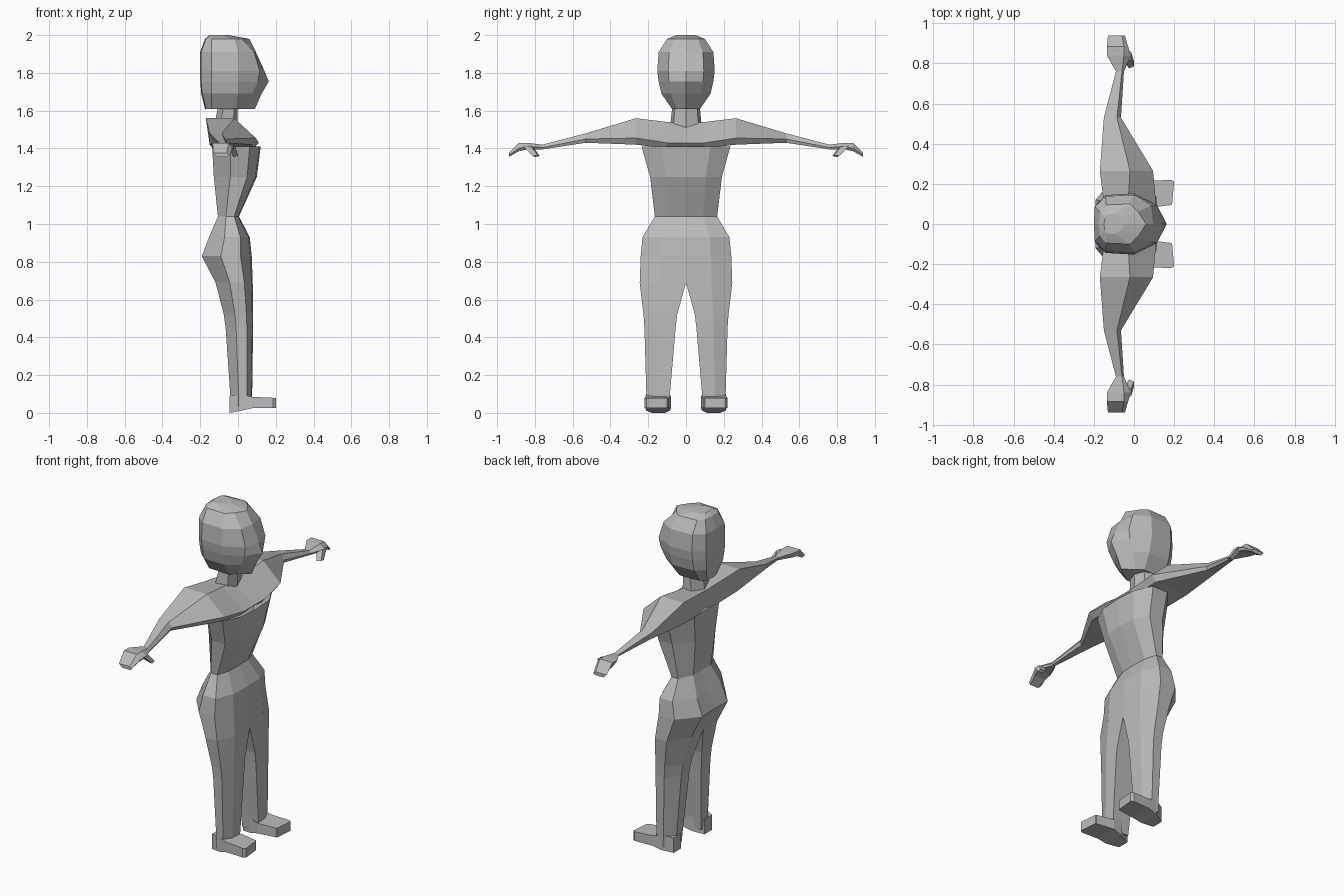
import bpy
import bmesh

cube = bpy.data.objects.get("Cube")
if cube:
    bpy.data.objects.remove(cube)

grey = bpy.data.materials.new("plain grey")
grey.use_nodes = True
shade = (0.5, 0.5, 0.5, 1)
grey.diffuse_color = shade
grey.node_tree.nodes["Principled BSDF"].inputs["Base Color"].default_value = shade


def loft(name, rings, caps=(True, True)):
    """Skin a row of closed rings, open it on the middle plane and mirror it."""
    bm = bmesh.new()
    loops = [[bm.verts.new(p) for p in ring] for ring in rings]
    for low, high in zip(loops, loops[1:]):
        count = len(low)
        for k in range(count):
            n = (k + 1) % count
            bm.faces.new((low[k], low[n], high[n], high[k]))
    for wanted, end in zip(caps, (loops[0], loops[-1])):
        if wanted:
            bm.faces.new(end)
    inner = [f for f in bm.faces if all(abs(v.co.y) < 1e-4 for v in f.verts)]
    bmesh.ops.delete(bm, geom=inner, context='FACES')
    bmesh.ops.remove_doubles(bm, verts=bm.verts, dist=1e-4)
    bmesh.ops.recalc_face_normals(bm, faces=bm.faces)
    mesh = bpy.data.meshes.new(name)
    bm.to_mesh(mesh)
    bm.free()
    mesh.materials.append(grey)
    obj = bpy.data.objects.new(name, mesh)
    bpy.context.collection.objects.link(obj)
    mirror = obj.modifiers.new("mirror", 'MIRROR')
    mirror.use_axis = (False, True, False)
    mirror.merge_threshold = 0.001
    return obj


def body_ring(z, front, back, inner, outer):
    depth, width = front - back, outer - inner
    return [(front, inner, z),
            (front - 0.03 * depth, inner + 0.55 * width, z),
            (front - 0.22 * depth, outer, z),
            (back + 0.4 * depth, outer, z),
            (back + 0.03 * depth, inner + 0.5 * width, z),
            (back + 0.05 * depth, inner, z)]


# Trunk and legs: height, front, back, inner side, outer side
trunk = [(0.03, 0.07, -0.04, 0.09, 0.21),
         (0.10, 0.075, -0.045, 0.085, 0.21),
         (0.45, 0.08, -0.07, 0.055, 0.22),
         (0.52, 0.08, -0.08, 0.047, 0.225),
         (0.69, 0.078, -0.125, 0, 0.245),
         (0.83, 0.073, -0.2, 0, 0.24),
         (0.93, 0.062, -0.16, 0, 0.23),
         (1.04, 0.005, -0.11, 0, 0.165),
         (1.25, 0.1, -0.135, 0, 0.19),
         (1.41, 0.12, -0.145, 0, 0.235)]
loft("trunk_and_legs", [body_ring(*r) for r in trunk], (True, False))


def foot_ring(x, near, far, low, high):
    return [(x, near, low), (x, far, low), (x, far, high), (x, near, high)]


# Feet
feet = [(-0.045, 0.11, 0.18, 0.0, 0.09),
        (0.02, 0.085, 0.21, 0.012, 0.1),
        (0.075, 0.08, 0.215, 0.025, 0.085),
        (0.185, 0.095, 0.22, 0.025, 0.08)]
toe = [(0.19, 0.1, 0.025), (0.205, 0.17, 0.025), (0.205, 0.17, 0.08), (0.19, 0.1, 0.08)]
loft("foot", [foot_ring(*r) for r in feet] + [[
    (0.19, 0.1, 0.025), (0.2, 0.21, 0.025), (0.2, 0.21, 0.08), (0.19, 0.1, 0.08)]])


def arm_ring(y, back, ridge, front, low, mid, high):
    return [(back, y, high), (ridge, y, high), (front, y, mid),
            (front - 0.1 * (front - back), y, low), (back + 0.02, y, low)]


# Shoulders, arms and hands: outward position, then depths and heights
arms = [(0, -0.14, -0.03, 0.11, 1.41, 1.43, 1.53),
        (0.1, -0.15, -0.03, 0.11, 1.40, 1.43, 1.54),
        (0.265, -0.17, -0.02, 0.095, 1.42, 1.455, 1.56),
        (0.53, -0.15, -0.085, -0.065, 1.43, 1.45, 1.48),
        (0.76, -0.09, -0.06, -0.05, 1.395, 1.405, 1.42),
        (0.84, -0.135, -0.05, -0.015, 1.395, 1.41, 1.43),
        (0.885, -0.135, -0.05, -0.03, 1.385, 1.4, 1.43),
        (0.938, -0.13, -0.06, -0.045, 1.355, 1.365, 1.375)]
loft("shoulder_and_arm", [arm_ring(*r) for r in arms], (False, True))

# Thumbs
loft("thumb", [
    [(-0.05, 0.81, 1.41), (-0.05, 0.86, 1.41), (-0.015, 0.86, 1.41), (-0.015, 0.82, 1.41)],
    [(-0.025, 0.775, 1.36), (-0.025, 0.8, 1.355), (0, 0.81, 1.36), (0, 0.785, 1.365)]])


def neck_ring(z, front, back, wide):
    return [(front, 0, z), (front - 0.02, 0.8 * wide, z),
            (back + 0.03, wide, z), (back, 0, z)]


# Neck
loft("neck", [neck_ring(1.5, -0.005, -0.13, 0.085),
              neck_ring(1.65, 0.0, -0.1, 0.07)])


def head_ring(z, front, cheek, back, wide):
    return [(front, 0, z), (cheek, 0.62 * wide, z),
            (min(0, cheek - 0.04), wide, z), (-0.14, 0.95 * wide, z),
            (back, 0.6 * wide, z), (back - 0.005, 0, z)]


# Head: height, nose line, cheek, back, half width
head = [(1.61, 0.09, 0.03, -0.17, 0.075),
        (1.69, 0.125, 0.075, -0.19, 0.13),
        (1.755, 0.163, 0.105, -0.195, 0.145),
        (1.81, 0.14, 0.115, -0.195, 0.152),
        (1.91, 0.095, 0.085, -0.195, 0.145),
        (1.98, 0.06, 0.02, -0.17, 0.1),
        (2.0, -0.05, -0.06, -0.145, 0.05)]
loft("head", [head_ring(*r) for r in head])
